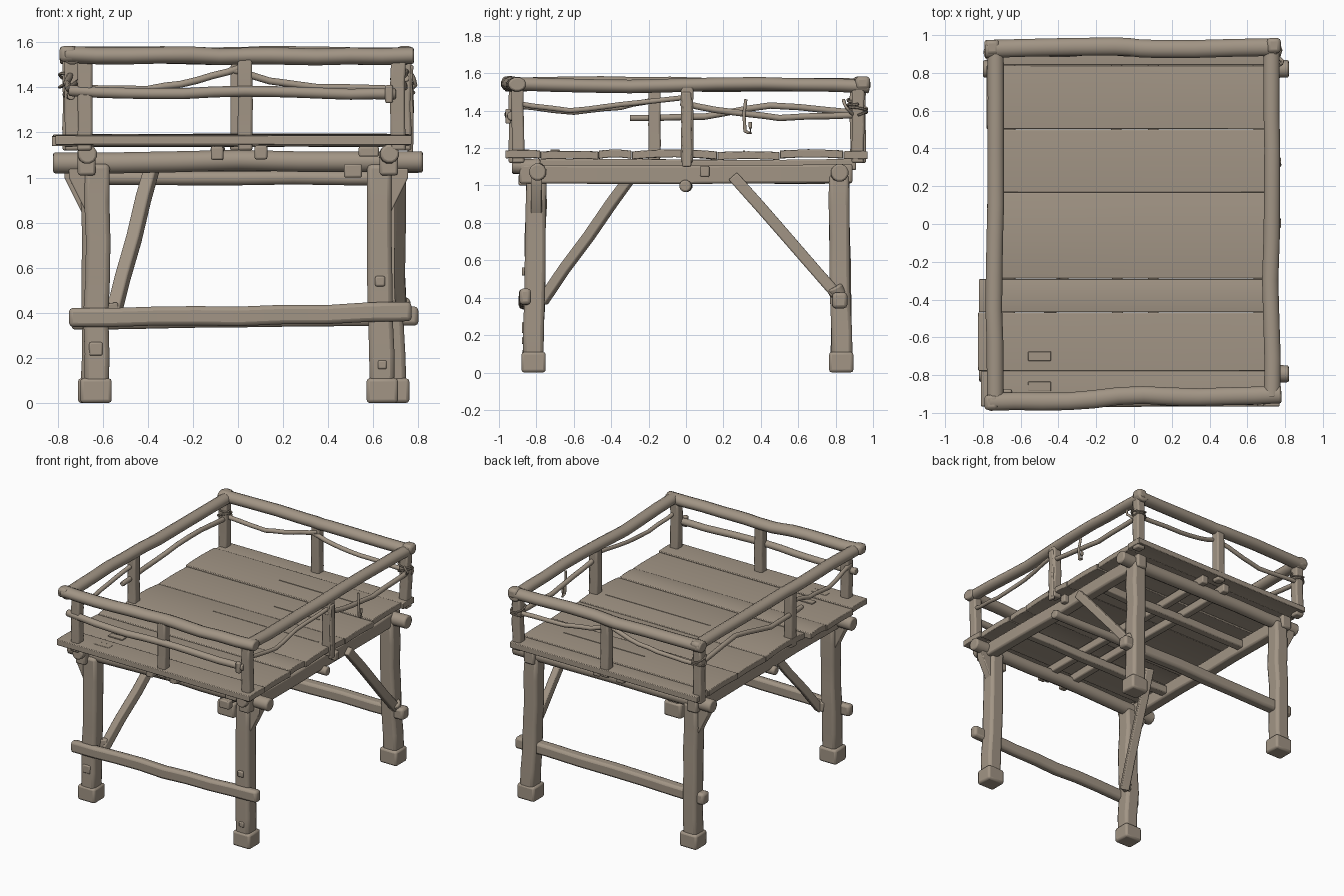
import bpy, bmesh, math, random
from mathutils import Vector

random.seed(4)
wood = bpy.data.materials.new("weathered wood")
wood.diffuse_color = (0.36, 0.30, 0.235, 1)


def finish(name, bm, bevel=0.0):
    bmesh.ops.recalc_face_normals(bm, faces=bm.faces)
    me = bpy.data.meshes.new(name)
    bm.to_mesh(me)
    bm.free()
    me.materials.append(wood)
    ob = bpy.data.objects.new(name, me)
    bpy.context.collection.objects.link(ob)
    if bevel:
        m = ob.modifiers.new("worn edges", "BEVEL")
        m.width, m.segments, m.limit_method = bevel, 2, "ANGLE"
        m.angle_limit = math.radians(50)
    bpy.ops.object.select_all(action="DESELECT")
    ob.select_set(True)
    bpy.context.view_layer.objects.active = ob
    bpy.ops.object.shade_smooth_by_angle(angle=math.radians(45))
    return ob


def timber(name, pts, w, h, sides=4, wobble=0.004, cuts=4, bevel=0.008):
    """Sweep a rectangle (4 sides) or round section along a path, a little uneven."""
    pts = [Vector(p) for p in pts]
    path = []
    for a, b in zip(pts, pts[1:]):
        path += [a.lerp(b, i / cuts) for i in range(cuts)]
    path.append(pts[-1])
    bm, rings = bmesh.new(), []
    for i, p in enumerate(path):
        d = (path[min(i + 1, len(path) - 1)] - path[max(i - 1, 0)]).normalized()
        hint = Vector((0, 1, 0)) if abs(d.z) > 0.9 else Vector((0, 0, 1))
        u = d.cross(hint).normalized()
        v = u.cross(d)
        off = u * random.uniform(-wobble, wobble) + v * random.uniform(-wobble, wobble)
        k = 1 + random.uniform(-wobble, wobble) * 5
        ring = []
        for s in range(sides):
            t = 2 * math.pi * (s + 0.5) / sides
            r = math.sqrt(2) if sides == 4 else 1
            ring.append(bm.verts.new(p + off + u * (math.cos(t) * r * w / 2 * k)
                                     + v * (math.sin(t) * r * h / 2 * k)))
        rings.append(ring)
    for a, b in zip(rings, rings[1:]):
        for s in range(sides):
            bm.faces.new((a[s], a[(s + 1) % sides], b[(s + 1) % sides], b[s]))
    bm.faces.new(rings[0])
    bm.faces.new(rings[-1])
    return finish(name, bm, bevel)


def log(name, pts, d, wobble=0.004, cuts=3, width=None):
    return timber(name, pts, width or d, d, 12, wobble, cuts, min(0.01, d * 0.15))


def block(name, c, size, bevel=0.008):
    x, y, z = c
    return timber(name, [(x, y, z - size[2] / 2), (x, y, z + size[2] / 2)],
                  size[0], size[1], 4, 0, 1, bevel)


def plank(name, y0, y1, x0, x1, top, crown, thick=0.042):
    """A board along x whose top is slightly crowned across its width."""
    bm, rings, n = bmesh.new(), [], 8
    for i in range(7):
        x = x0 + (x1 - x0) * i / 6
        arc = crown * random.uniform(0.8, 1.1)
        prof = [(y0 + (y1 - y0) * j / n, top - arc * (2 * j / n - 1) ** 2) for j in range(n + 1)]
        prof += [(y, z - thick) for y, z in reversed(prof)]
        rings.append([bm.verts.new((x, y, z)) for y, z in prof])
    m = len(rings[0])
    for a, b in zip(rings, rings[1:]):
        for s in range(m):
            bm.faces.new((a[s], a[(s + 1) % m], b[(s + 1) % m], b[s]))
    bm.faces.new(rings[0])
    bm.faces.new(rings[-1])
    return finish(name, bm, 0.004)


def lashing(name, c, r):
    """Two loose turns of vine around an upright."""
    pts = [Vector(c) + Vector((r * math.cos(i * 0.63), r * math.sin(i * 0.63),
                               (i / 20 - 0.5) * 0.07 + 0.012 * math.sin(i * 0.9))) for i in range(21)]
    return timber(name, pts, 0.014, 0.014, 6, 0, 1, 0)


# Legs with square feet (top x, y; foot x, y)
legs = {"front_left": (-0.62, -0.80, -0.63, -0.815), "front_right": (0.625, -0.80, 0.64, -0.815),
        "back_left": (-0.64, 0.82, -0.64, 0.83), "back_right": (0.665, 0.82, 0.69, 0.83)}
for n, (tx, ty, fx, fy) in legs.items():
    timber(n + "_leg", [(fx, fy, 0.05), (tx, ty, 1.06)], 0.11, 0.11, wobble=0.005, cuts=6, bevel=0.02)
    block(n + "_foot", (fx, fy, 0.055), (0.14, 0.13, 0.11), 0.015)
    if n == "back_right":
        continue
    s = 1 if tx > 0 else -1
    # Wedge-shaped corbel on the outer side of the leg
    bm = bmesh.new()
    a = [bm.verts.new((tx + s * dx, ty - 0.03, z)) for dx, z in ((0.04, 0.82), (0.13, 1.0), (0.13, 1.04), (0.04, 1.04))]
    b = [bm.verts.new(v.co + Vector((0, 0.06, 0))) for v in a]
    bm.faces.new(a)
    bm.faces.new(b)
    for i in range(4):
        bm.faces.new((a[i], a[(i + 1) % 4], b[(i + 1) % 4], b[i]))
    finish(n + "_corbel", bm, 0.006)

# Pegs and knots on the front legs
for i, (x, z, w) in enumerate(((-0.63, 0.24, 0.06), (0.63, 0.54, 0.045), (0.64, 0.17, 0.04))):
    block(f"leg_peg_{i}", (x, -0.868, z), (w, 0.02, w), 0.008)

# Low stretchers and diagonal braces
timber("front_stretcher", [(-0.75, -0.86, 0.38), (0, -0.86, 0.385), (0.77, -0.86, 0.405)], 0.06, 0.085, bevel=0.018)
timber("back_stretcher", [(-0.74, 0.82, 0.365), (0.80, 0.82, 0.385)], 0.08, 0.085, cuts=6, bevel=0.018)
timber("front_stretcher_end", [(-0.60, -0.77, 0.40), (-0.53, -0.76, 0.41)], 0.05, 0.07, cuts=1)
timber("left_brace", [(-0.56, -0.77, 0.38), (-0.37, -0.27, 1.08)], 0.06, 0.055)
timber("right_brace", [(0.72, 0.82, 0.40), (0.715, 0.25, 1.05)], 0.05, 0.06)
log("right_brace_knot", [(0.70, 0.84, 0.36), (0.72, 0.79, 0.46)], 0.09, cuts=2)

# Cross beams and joists beneath the deck
log("front_cross_beam", [(-0.82, -0.79, 1.065), (0, -0.79, 1.075), (0.82, -0.79, 1.07)], 0.095)
log("back_cross_beam", [(-0.80, 0.82, 1.065), (0.82, 0.82, 1.065)], 0.095, cuts=6)
log("middle_cross_beam", [(-0.74, 0, 1.0), (0.74, 0, 1.0)], 0.065, cuts=6)
for x in (-0.67, 0.67):
    timber("side_beam", [(x, -0.89, 1.06), (x, 0.89, 1.06)], 0.08, 0.10, cuts=6, bevel=0.012)
    log("side_beam_tip", [(x, -0.93, 1.105), (x, -0.78, 1.10)], 0.085, cuts=2)
for x in (-0.09, 0.10):
    timber("joist", [(x, -0.91, 1.11), (x, 0.91, 1.11)], 0.055, 0.06, cuts=6)
for y in (-0.42, 0.42):
    timber("short_cross_beam", [(-0.68, y, 1.06), (0.68, y, 1.06)], 0.06, 0.06, cuts=5)
block("front_wedge", (0.51, -0.87, 1.03), (0.08, 0.05, 0.06))
block("front_shim", (0.58, -0.89, 1.115), (0.09, 0.06, 0.045))
block("side_shim", (0.72, 0.10, 1.075), (0.05, 0.05, 0.06))

# Deck planks: near edge, far edge, left end, right end, top height, crown
planks = ((-0.965, -0.779, -0.81, 0.77, 1.19, 0.003), (-0.777, -0.469, -0.825, 0.76, 1.185, 0.004),
          (-0.467, -0.291, -0.82, 0.75, 1.192, 0.008), (-0.289, 0.166, -0.77, 0.76, 1.193, 0.014),
          (0.168, 0.50, -0.77, 0.76, 1.183, 0.005), (0.502, 0.84, -0.78, 0.75, 1.192, 0.006),
          (0.842, 0.97, -0.77, 0.765, 1.185, 0.003))
for i, p in enumerate(planks):
    plank(f"deck_plank_{i}", *p)
for x, y in ((-0.50, -0.70), (-0.50, -0.86)):
    block("deck_patch", (x, y, 1.188), (0.12, 0.05, 0.009), 0.003)
# Narrow raised splinters
for x0, x1, y, z in ((-0.12, 0.54, 0.655, 1.192), (0.08, 0.45, 0.31, 1.183), (-0.2, 0.66, 0.0, 1.191)):
    timber("splinter", [(x0, y, z), (x1, y, z)], 0.01, 0.007, wobble=0, cuts=1, bevel=0)

# Railing posts
posts = {"front_left": (-0.68, -0.91), "front_right": (0.71, -0.90), "back_left": (-0.745, 0.91),
         "back_right": (0.73, 0.92), "front_middle": (0.03, -0.915), "back_middle": (0.0, 0.93),
         "right_middle": (0.735, 0.005), "left_middle": (-0.735, -0.17)}
for n, (x, y) in posts.items():
    timber(n + "_rail_post", [(x, y, 1.12), (x, y, 1.53)], 0.066, 0.066, wobble=0.003, bevel=0.01)
timber("right_post_cleat", [(0.765, 0.005, 1.10), (0.765, 0.005, 1.50)], 0.025, 0.05)

# Top rails: broad, slightly crooked logs
log("front_top_rail", [(-0.77, -0.94, 1.545), (-0.35, -0.935, 1.54), (0.05, -0.905, 1.54), (0.35, -0.92, 1.535),
                       (0.78, -0.905, 1.54)], 0.078, width=0.098)
log("back_top_rail", [(-0.79, 0.93, 1.545), (-0.1, 0.94, 1.54), (0.1, 0.925, 1.54), (0.76, 0.935, 1.54)], 0.08, width=0.098)
log("left_top_rail", [(-0.735, -0.97, 1.54), (-0.74, -0.45, 1.55), (-0.73, 0.1, 1.54), (-0.735, 0.95, 1.54)], 0.076, width=0.09)
log("right_top_rail", [(0.735, -0.92, 1.54), (0.725, -0.3, 1.53), (0.735, 0.4, 1.545), (0.725, 0.98, 1.53)], 0.074, width=0.088)
for x, y in ((-0.755, -0.945), (0.74, 0.945), (-0.75, 0.935)):
    block("rail_corner_cap", (x, y, 1.548), (0.075, 0.08, 0.07), 0.02)

# Crooked branch rails at mid height
branches = {
    "front": ([(-0.75, -0.92, 1.385), (-0.38, -0.94, 1.37), (0.03, -0.945, 1.385), (0.4, -0.935, 1.37), (0.70, -0.93, 1.37)], 0.05),
    "back_left": ([(-0.74, 0.92, 1.40), (-0.4, 0.90, 1.39), (-0.18, 0.91, 1.43), (0.02, 0.90, 1.49)], 0.032),
    "back_right": ([(-0.03, 0.90, 1.48), (0.14, 0.91, 1.43), (0.35, 0.92, 1.40), (0.73, 0.92, 1.39)], 0.032),
    "right_front": ([(0.72, -0.92, 1.44), (0.74, -0.62, 1.40), (0.72, -0.35, 1.43), (0.745, 0.0, 1.47)], 0.028),
    "right_back": ([(0.745, -0.03, 1.44), (0.755, 0.25, 1.39), (0.75, 0.5, 1.36), (0.74, 0.93, 1.38)], 0.035),
    "left_front": ([(-0.70, -0.92, 1.43), (-0.75, -0.6, 1.39), (-0.76, -0.35, 1.42), (-0.74, -0.15, 1.46)], 0.03),
    "left_back": ([(-0.74, -0.30, 1.36), (-0.76, 0.1, 1.37), (-0.72, 0.45, 1.43), (-0.74, 0.92, 1.39)], 0.035)}
for n, (p, d) in branches.items():
    log(n + "_branch_rail", p, d, 0.003)

# Hanging hook, corner twig and vine turns at the back corners
log("hook_twig", [(0.76, 0.32, 1.46), (0.77, 0.31, 1.38), (0.77, 0.315, 1.29), (0.77, 0.345, 1.28), (0.77, 0.345, 1.34)], 0.018, 0.001, 2)
log("corner_twig", [(0.74, 0.90, 1.37), (0.79, 0.86, 1.41), (0.77, 0.84, 1.46)], 0.018, 0.002, 2)
lashing("back_right_vine", (0.73, 0.92, 1.41), 0.05)
lashing("back_left_vine", (-0.745, 0.91, 1.43), 0.047)
block("front_rail_peg", (0.67, -0.95, 1.37), (0.035, 0.03, 0.08))
